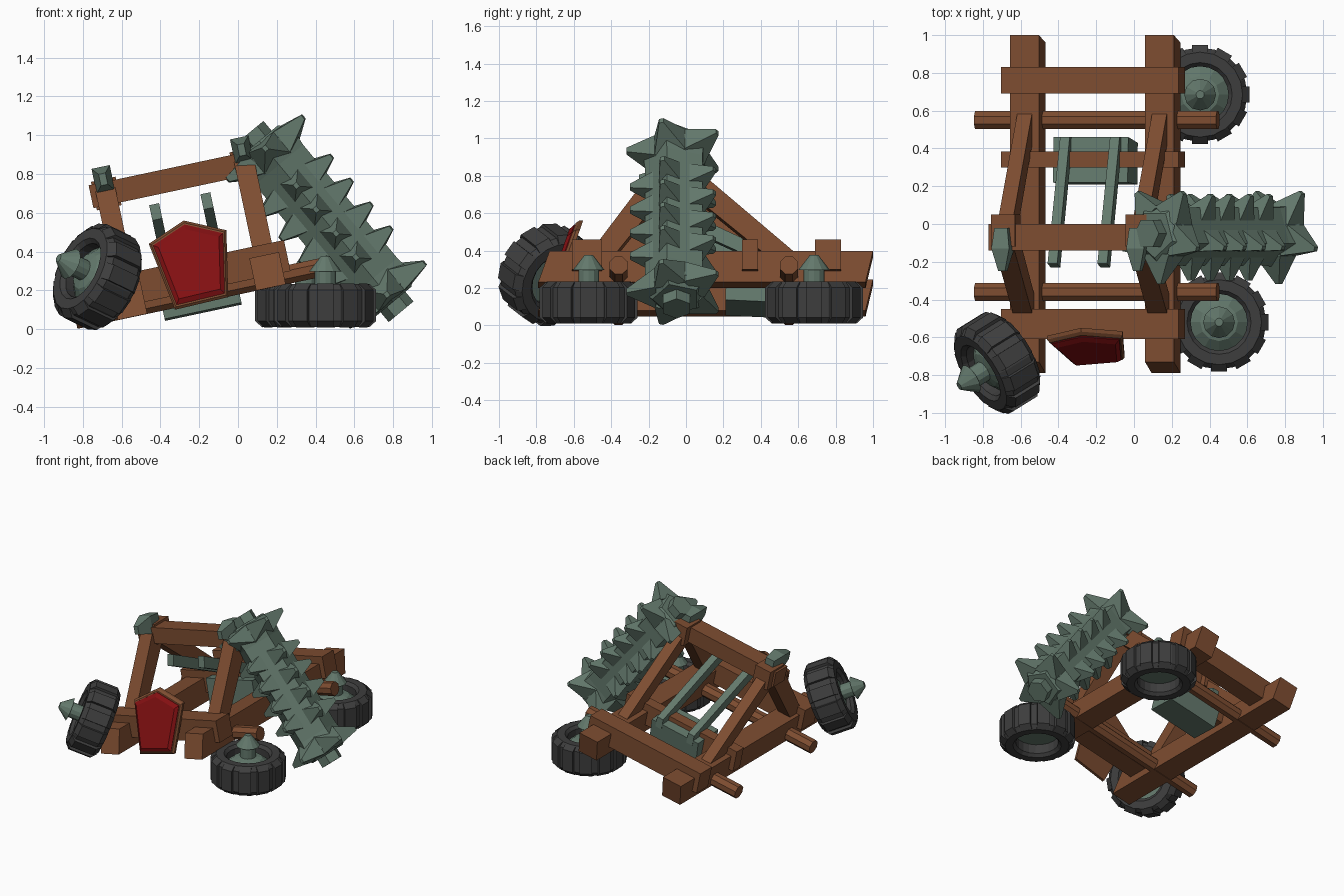
import bpy, bmesh, math
from mathutils import Matrix, Vector

if "Cube" in bpy.data.objects:
    bpy.data.objects.remove(bpy.data.objects["Cube"])

def material(name, rgb):
    m = bpy.data.materials.new(name)
    m.diffuse_color = (*rgb, 1)
    m.use_nodes = True
    m.node_tree.nodes["Principled BSDF"].inputs["Base Color"].default_value = m.diffuse_color
    return m

WOOD = material("brown wood", (0.205, 0.073, 0.030))
METAL = material("green grey metal", (0.125, 0.19, 0.15))
RUBBER = material("dark tyre", (0.048, 0.048, 0.048))
RED = material("red panel", (0.23, 0.005, 0.006))

TILT = Matrix.Rotation(math.radians(-12), 4, 'Y')   # wreck leans on its left side
MID = -0.154                                        # middle of the frame, tilted x

def finish(name, bm, mat, matrix=Matrix()):
    bmesh.ops.recalc_face_normals(bm, faces=bm.faces)
    me = bpy.data.meshes.new(name)
    bm.to_mesh(me)
    bm.free()
    me.materials.append(mat)
    ob = bpy.data.objects.new(name, me)
    ob.matrix_world = matrix
    bpy.context.collection.objects.link(ob)
    return ob

def loft(bm, rings, caps=True, closed=False):
    """Skin a list of equal-length point rings."""
    vs = [[bm.verts.new(p) for p in r] for r in rings]
    n = len(vs[0])
    pairs = list(zip(vs, vs[1:])) + ([(vs[-1], vs[0])] if closed else [])
    for a, b in pairs:
        for i in range(n):
            j = (i + 1) % n
            bm.faces.new((a[i], a[j], b[j], b[i]))
    if caps and not closed:
        bm.faces.new(vs[0][::-1])
        bm.faces.new(vs[-1])

def slab(name, yz, x0, x1, mat=WOOD):
    """Side profile extruded across the tilted frame."""
    bm = bmesh.new()
    loft(bm, [[(x, y, z) for y, z in yz] for x in (x0, x1)])
    return finish(name, bm, mat, TILT)

def box(name, x0, x1, y0, y1, z0, z1, mat=WOOD):
    return slab(name, [(y0, z0), (y1, z0), (y1, z1), (y0, z1)], x0, x1, mat)

def circle(r, z, n, off=0.0):
    return [(r * math.cos(off + 2 * math.pi * i / n), r * math.sin(off + 2 * math.pi * i / n), z)
            for i in range(n)]

# --- frame: long beams, struts and post caps, mirrored left and right
for side, s in (("left", -1), ("right", 1)):
    c = MID + s * 0.365
    slab(side + "_long_beam", [(-0.79, 0.175), (0.96, 0.175), (1.0, 0.345), (-0.73, 0.345)],
         c - 0.078, c + 0.078)
    slab(side + "_front_strut", [(-0.53, 0.32), (-0.39, 0.32), (-0.01, 0.8), (-0.01, 0.86), (-0.13, 0.86)],
         c - 0.052, c + 0.052)
    slab(side + "_rear_strut", [(0.6, 0.33), (0.43, 0.33), (-0.1, 0.77), (-0.1, 0.85), (0.0, 0.85)],
         c - 0.04, c + 0.04)
    box(side + "_post_head", c - 0.065, c + 0.065, -0.12, 0.05, 0.75, 0.9)
    # tapered metal cap pointing forward
    bm = bmesh.new()
    loft(bm, [[(c + sx * w, y, 0.9 + sz * h) for sx, sz in ((-1, -1), (1, -1), (1, 1), (-1, 1))]
              for y, w, h in ((-0.02, 0.035, 0.05), (-0.13, 0.048, 0.065), (-0.25, 0.018, 0.03))])
    finish(side + "_post_cap", bm, METAL, TILT)

# --- cross members
for name, y0, y1 in (("front", -0.61, -0.45), ("middle", 0.30, 0.385), ("rear", 0.69, 0.83)):
    box(name + "_cross_beam", MID - 0.481, MID + 0.481, y0, y1, 0.237, 0.40)
box("top_cross_bar", MID - 0.445, MID + 0.445, -0.14, 0.0, 0.765, 0.885)

# --- axle poles
for name, y in (("front", -0.36), ("rear", 0.55)):
    bm = bmesh.new()
    loft(bm, [circle(0.052, z, 8, math.pi / 8) for z in (-0.655, 0.655)])
    finish(name + "_axle_pole", bm, WOOD,
           TILT @ Matrix.Translation((MID, y, 0.222)) @ Matrix.Rotation(math.pi / 2, 4, 'Y'))

# --- throwing tray and its two rails
slab("tray", [(0.21, 0.13), (0.43, 0.12), (0.46, 0.36), (0.22, 0.38)], MID - 0.205, MID + 0.2, METAL)
for side, s in (("left", -1), ("right", 1)):
    c = MID + s * 0.135
    slab(side + "_rail", [(0.46, 0.32), (0.46, 0.40), (-0.21, 0.72), (-0.23, 0.64)],
         c - 0.026, c + 0.026, METAL)

# --- leaning shield: wooden backing and raised red panel
PENT = [(-0.28, 0.56), (-0.06, 0.51), (-0.05, 0.165), (-0.325, 0.10), (-0.46, 0.44)]
CX, CZ = sum(p[0] for p in PENT) / 5, sum(p[1] for p in PENT) / 5

def shield_ring(scale, out):
    pts = [(CX + (x - CX) * scale, CZ + (z - CZ) * scale) for x, z in PENT]
    return [(x, -0.55 + (z - 0.56) * 0.35 - out, z) for x, z in pts]

bm = bmesh.new()
loft(bm, [shield_ring(1, 0), shield_ring(1, 0.02), shield_ring(0.94, 0.035)])
finish("shield_backing", bm, WOOD)
bm = bmesh.new()
loft(bm, [shield_ring(0.9, 0.02), shield_ring(0.9, 0.04), shield_ring(0.78, 0.058)])
finish("shield_red_panel", bm, RED)

# --- spiked roller
N = Vector((0.769, 0, 0.639))
D = Vector((0.639, 0, -0.769))
ROLL = Matrix.Translation((0.454, -0.05, 0.555)) @ Matrix((N, (0, -1, 0), D)).transposed().to_4x4()

def spike(bm, ang, t, r0, r1, half_w, half_t, lean=0.0):
    rings = []
    for r, w, h, dt in ((r0, half_w, half_t, 0), (r1, 0.012, 0.014, lean)):
        rings.append([Matrix.Rotation(ang, 3, 'Z') @ Vector((r, sy * w, t + dt + sz * h))
                      for sy, sz in ((-1, -1), (1, -1), (1, 1), (-1, 1))])
    loft(bm, rings)

A0 = math.radians(18)
bm = bmesh.new()
loft(bm, [circle(r, z, 5, A0) for r, z in
          ((0.13, -0.54), (0.185, -0.49), (0.17, -0.38), (0.17, 0.38), (0.185, 0.49), (0.13, 0.54))])
loft(bm, [circle(0.083, z, 6) for z in (-0.605, 0.605)])
for k in range(5):
    a = A0 + k * math.tau / 5
    for t in (-0.24, -0.08, 0.08, 0.24):
        spike(bm, a, t, 0.125, 0.25, 0.06, 0.06)
    for s in (-1, 1):
        spike(bm, a, s * 0.46, 0.11, 0.268, 0.09, 0.07, s * 0.03)
finish("spiked_roller", bm, METAL, ROLL)

# --- wheels: tyre with treads, metal hub with cone
TYRE = [(0.15, -0.09), (0.17, -0.112), (0.225, -0.112), (0.25, -0.08),
        (0.25, 0.08), (0.225, 0.112), (0.17, 0.112), (0.15, 0.09)]
HUB = [(0.16, -0.02), (0.16, 0.03), (0.10, 0.08), (0.056, 0.09),
       (0.056, 0.175), (0.084, 0.175), (0.022, 0.255)]

def wheel(name, loc, axis):
    rot = Vector((0, 0, 1)).rotation_difference(Vector(axis)).to_matrix().to_4x4()
    mat = Matrix.Translation(loc) @ rot
    bm = bmesh.new()
    loft(bm, [circle(r, z, 20) for r, z in TYRE], closed=True)
    for k in range(12):
        r = Matrix.Rotation(k * math.tau / 12, 3, 'Z')
        outline = [(0.225, -0.113), (0.262, -0.08), (0.262, 0.08), (0.225, 0.113)]
        loft(bm, [[r @ Vector((x, y, z)) for x, z in outline] for y in (-0.043, 0.043)])
    finish(name + "_tyre", bm, RUBBER, mat)
    bm = bmesh.new()
    loft(bm, [circle(r, z, 12) for r, z in HUB])
    finish(name + "_hub", bm, METAL, mat)

wheel("front_right_wheel", (0.45, -0.52, 0.122), (0, 0, 1))
wheel("rear_right_wheel", (0.35, 0.685, 0.122), (0, 0, 1))
wheel("front_left_wheel", (-0.725, -0.735, 0.27), (-0.79, -0.49, 0.38))
